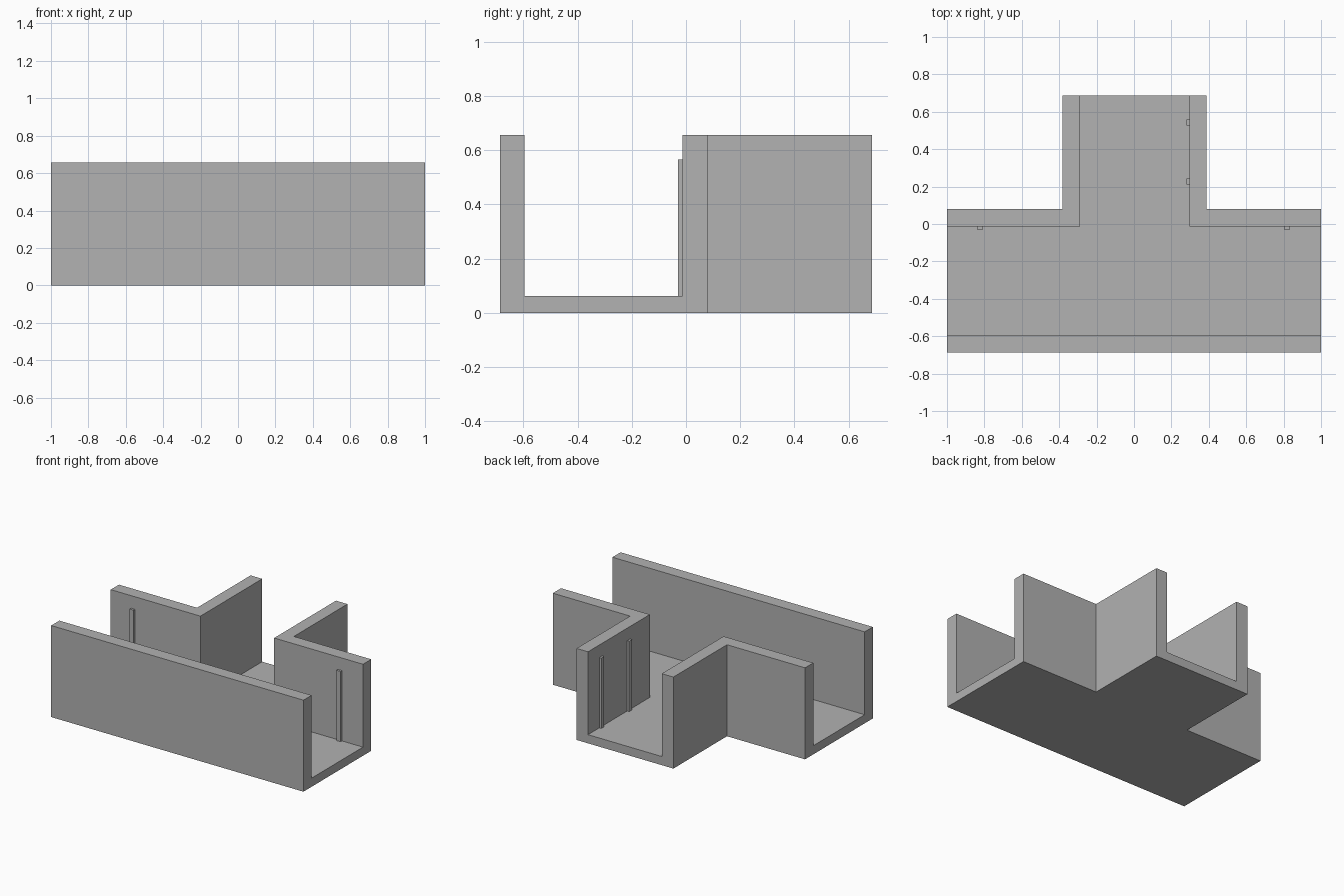
import bpy
import bmesh

cube = bpy.data.objects.get("Cube")
if cube:
    bpy.data.objects.remove(cube, do_unlink=True)

HEIGHT, FLOOR, RIB_TOP = 0.656, 0.062, 0.566
HALF_X, HALF_Y = 1.0, 0.687

grey = bpy.data.materials.new("plain grey")
grey.use_nodes = True
colour = (0.445, 0.445, 0.445, 1)
grey.diffuse_color = colour
grey.node_tree.nodes["Principled BSDF"].inputs["Base Color"].default_value = colour


def prism(name, outline, z0, z1):
    """Extrude a plan outline from z0 up to z1."""
    bm = bmesh.new()
    base = bm.faces.new([bm.verts.new((x, y, z0)) for x, y in outline])
    top = bmesh.ops.extrude_face_region(bm, geom=[base])["geom"]
    verts = [v for v in top if isinstance(v, bmesh.types.BMVert)]
    bmesh.ops.translate(bm, verts=verts, vec=(0, 0, z1 - z0))
    bmesh.ops.recalc_face_normals(bm, faces=bm.faces)
    mesh = bpy.data.meshes.new(name)
    bm.to_mesh(mesh)
    bm.free()
    mesh.materials.append(grey)
    obj = bpy.data.objects.new(name, mesh)
    bpy.context.collection.objects.link(obj)
    return obj


def tee(half_x, front, shoulder, stem_left, stem_right, back):
    """Plan of a T: a crossbar in front and a stem going back."""
    return [(-half_x, front), (half_x, front), (half_x, shoulder),
            (stem_right, shoulder), (stem_right, back), (stem_left, back),
            (stem_left, shoulder), (-half_x, shoulder)]


def box(name, x0, x1, y0, y1, z0, z1):
    return prism(name, [(x0, y0), (x1, y0), (x1, y1), (x0, y1)], z0, z1)


# T-shaped channel: solid T with a smaller T cut out, open at all three ends
channel = prism("tee_channel", tee(HALF_X, -HALF_Y, 0.08, -0.381, 0.387, HALF_Y), 0, HEIGHT)
cutter = prism("channel_cutter", tee(HALF_X + 0.1, -0.595, -0.013, -0.289, 0.296, HALF_Y + 0.1),
               FLOOR, HEIGHT + 0.1)
cutter.hide_render = True
cut = channel.modifiers.new("hollow", 'BOOLEAN')
cut.operation = 'DIFFERENCE'
cut.solver = 'EXACT'
cut.object = cutter
bpy.context.view_layer.objects.active = channel
bpy.ops.object.modifier_apply(modifier=cut.name)
bpy.data.objects.remove(cutter, do_unlink=True)

# Upright ribs on the crossbar's back walls
for side, x in (("right", -0.823), ("left", 0.817)):
    box("crossbar_rib_" + side, x - 0.016, x + 0.016, -0.029, -0.013, FLOOR, RIB_TOP)

# Upright ribs on the inside of the stem's left wall
for place, y in (("front", 0.227), ("back", 0.543)):
    box("stem_rib_" + place, 0.28, 0.296, y - 0.016, y + 0.016, FLOOR, RIB_TOP)
